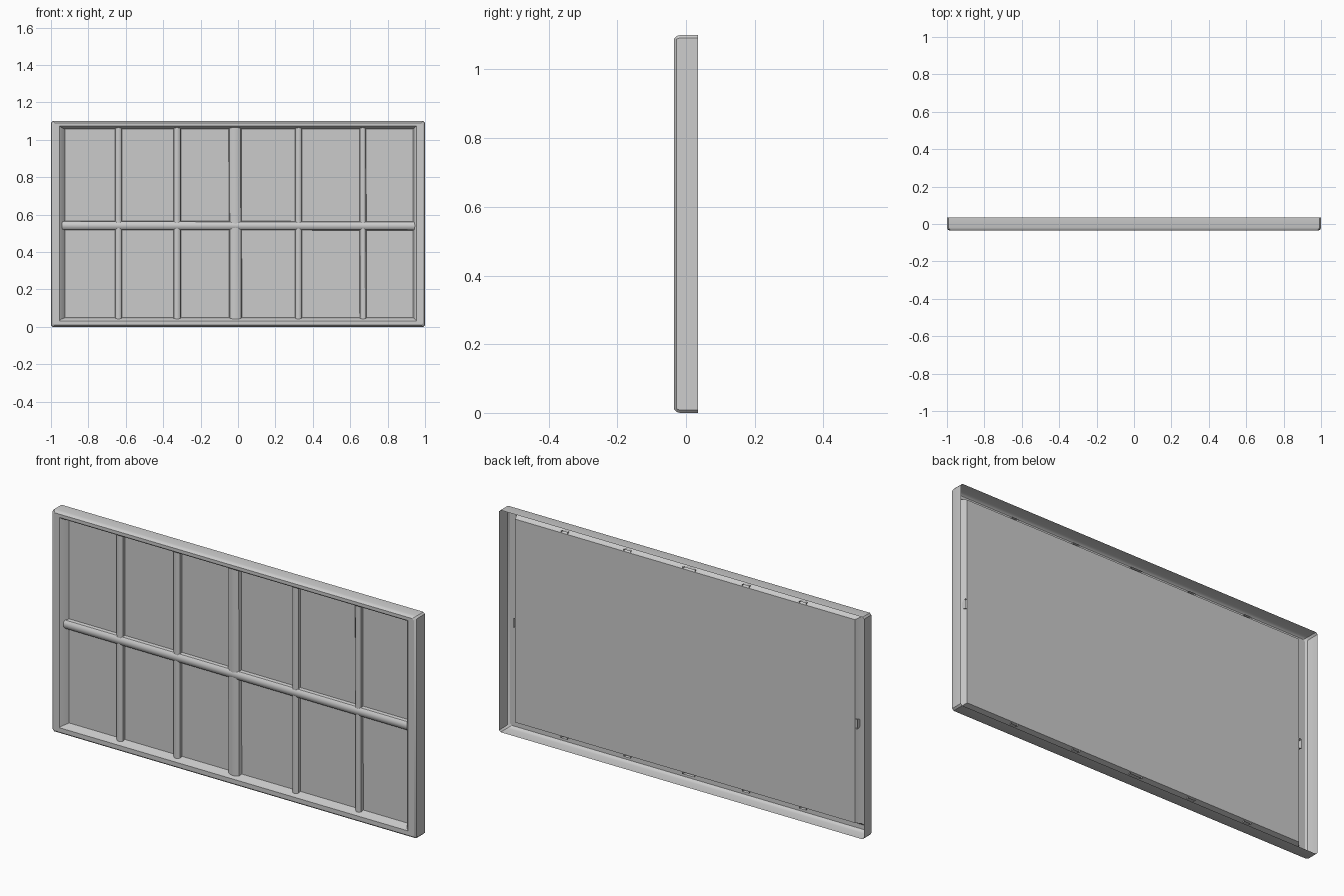
import bpy, bmesh, math

if "Cube" in bpy.data.objects:
    bpy.data.objects.remove(bpy.data.objects["Cube"])

X0, X1, Z0, Z1 = -1.0, 1.0, 0.0, 1.1
PANE_Y = 0.0


def finish(name, bm, smooth=True):
    bmesh.ops.remove_doubles(bm, verts=bm.verts[:], dist=0.0003)
    bmesh.ops.recalc_face_normals(bm, faces=bm.faces[:])
    me = bpy.data.meshes.new(name)
    bm.to_mesh(me)
    bm.free()
    ob = bpy.data.objects.new(name, me)
    bpy.context.collection.objects.link(ob)
    if smooth:
        bpy.ops.object.select_all(action='DESELECT')
        ob.select_set(True)
        bpy.context.view_layer.objects.active = ob
        bpy.ops.object.shade_smooth_by_angle(angle=math.radians(30))
    return ob


def ring(bm, left, right, bottom, top, y, c):
    """Rectangle loop with insets per side and chamfered corners."""
    a, b, d, e = X0 + left, X1 - right, Z0 + bottom, Z1 - top
    pts = [(a + c, d), (b - c, d), (b, d + c), (b, e - c),
           (b - c, e), (a + c, e), (a, e - c), (a, d + c)]
    return [bm.verts.new((x, y, z)) for x, z in pts]


# Hollow frame: outer wall, rounded front, inner wall back to the pane
profile = [
    (0, 0, 0, 0, 0.035, 0.008),
    (0, 0, 0, 0, -0.018, 0.008),
    (0.003, 0.003, 0.003, 0.003, -0.028, 0.009),
    (0.012, 0.012, 0.010, 0.010, -0.035, 0.008),
    (0.045, 0.045, 0.032, 0.026, -0.035, 0),
    (0.053, 0.053, 0.040, 0.032, -0.029, 0),
    (0.075, 0.064, 0.050, 0.043, PANE_Y, 0),
]
bm = bmesh.new()
rings = [ring(bm, *p) for p in profile]
for r, s in zip(rings, rings[1:]):
    for i in range(8):
        j = (i + 1) % 8
        bm.faces.new((r[i], r[j], s[j], s[i]))
finish("frame", bm)

# Glass pane
bm = bmesh.new()
bm.faces.new(ring(bm, 0.075, 0.064, 0.050, 0.043, PANE_Y, 0.0005))
finish("glass_pane", bm, False)


def bar(name, start, end, width, depth, vertical):
    """Half-round glazing bar lying on the pane; start/end are (along, across)."""
    bm = bmesh.new()
    n = 6
    loops = []
    for along, across in (start, end):
        loop = []
        for i in range(n + 1):
            t = math.pi * i / n
            u = across + width / 2 * math.cos(t)
            y = PANE_Y - depth * math.sin(t) ** 0.7 if 0 < i < n else PANE_Y
            loop.append(bm.verts.new((u, y, along) if vertical else (along, y, u)))
        loops.append(loop)
    a, b = loops
    for i in range(n):
        bm.faces.new((a[i], a[i + 1], b[i + 1], b[i]))
    bm.faces.new(a)
    bm.faces.new(b[::-1])
    finish(name, bm)


# Vertical bars: bottom x, top x, width, ends poking just through the frame
for k, (xb, xt, w, d) in enumerate([(-0.639, -0.639, 0.039, 0.021),
                                    (-0.326, -0.326, 0.040, 0.021),
                                    (-0.013, -0.016, 0.068, 0.023),
                                    (0.323, 0.324, 0.038, 0.021),
                                    (0.669, 0.667, 0.036, 0.021)]):
    bar(f"vertical_bar_{k + 1}", (0.040, xb), (1.067, xt), w, d, True)

# Horizontal bar
bar("horizontal_bar", (-0.940, 0.542), (0.945, 0.540), 0.048, 0.025, False)
